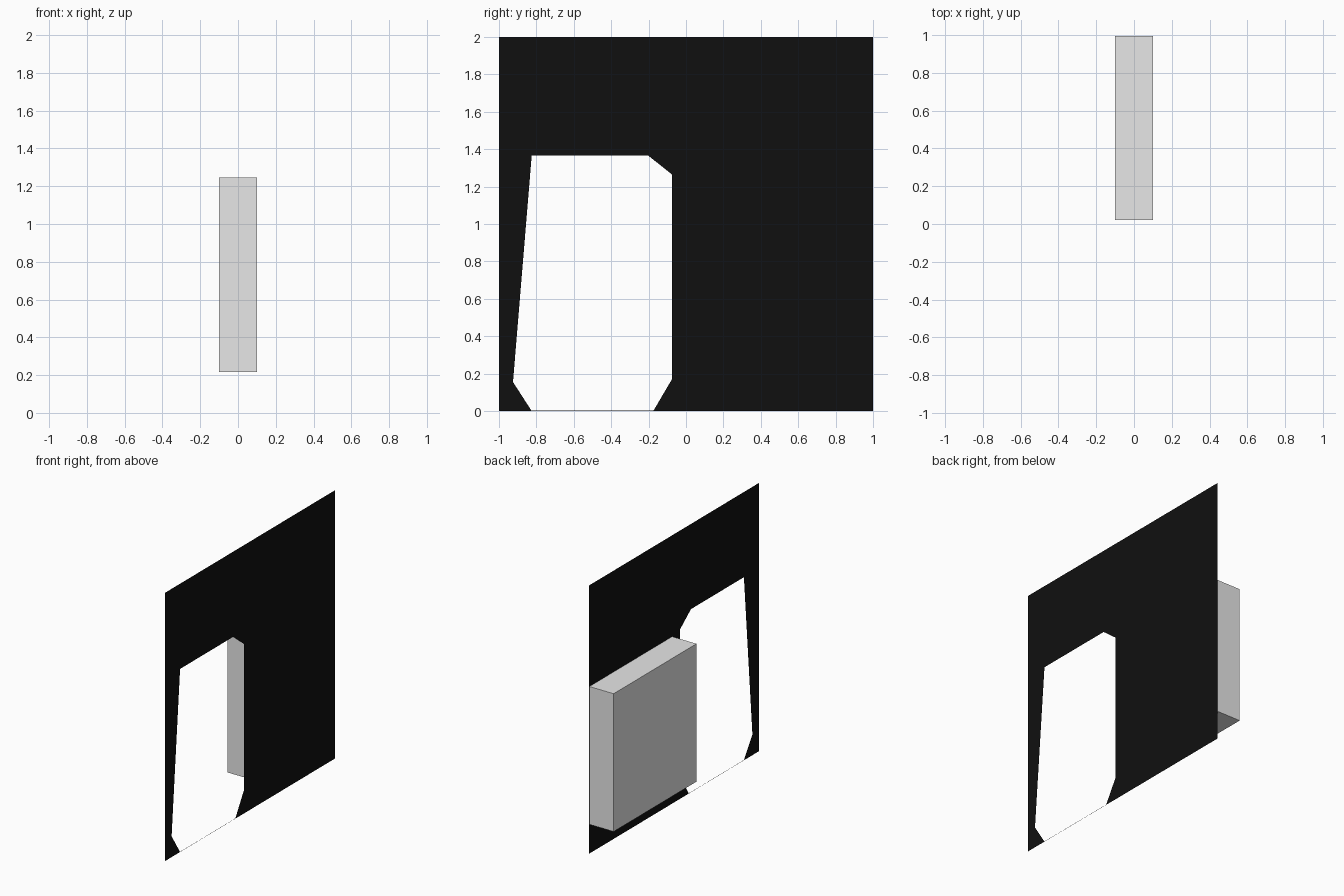
import bpy
import bmesh

cube = bpy.data.objects.get("Cube")
if cube:
    bpy.data.objects.remove(cube, do_unlink=True)


def material(name, rgb):
    mat = bpy.data.materials.new(name)
    mat.use_nodes = True
    color = (*rgb, 1)
    mat.diffuse_color = color
    mat.node_tree.nodes["Principled BSDF"].inputs["Base Color"].default_value = color
    return mat


def add_object(name, bm, mat):
    mesh = bpy.data.meshes.new(name)
    bm.to_mesh(mesh)
    bm.free()
    mesh.materials.append(mat)
    obj = bpy.data.objects.new(name, mesh)
    bpy.context.collection.objects.link(obj)
    return obj


black = material("black", (0.005, 0.005, 0.005))
grey = material("light grey", (0.8, 0.8, 0.8))
PANEL_X = 0.1

# Flat wall panel with a chamfered doorway cut up from its lower edge
mid, half, cut, top, low, sill = -0.5, 0.425, 0.1, 1.365, 0.155, 0.002
right_jamb = [(mid + half - cut, 0), (mid + half, low),
              (mid + half, top - cut), (mid + half - cut, top)]
left_jamb = [(2 * mid - y, z) for y, z in reversed(right_jamb)]
outer = [(-1, 0), (-1, 2), (1, 2), (1, 0)]
outline = outer + right_jamb + left_jamb

bm = bmesh.new()
wall = bm.faces.new([bm.verts.new((PANEL_X, y, z)) for y, z in reversed(outline)])
# Hairline sill across the foot of the doorway
y0, y1 = mid - half + cut, mid + half - cut
bm.faces.new([bm.verts.new((PANEL_X, y, z))
              for y, z in ((y0, 0), (y1, 0), (y1, sill), (y0, sill))])
bmesh.ops.triangulate(bm, faces=[wall], ngon_method='EAR_CLIP')
add_object("wall_panel", bm, black)

# Box mounted on the back of the panel, open where it meets the panel
low_corner, high_corner = (-0.1, 0.02, 0.217), (PANEL_X, 0.995, 1.245)
bm = bmesh.new()
bmesh.ops.create_cube(bm, size=1)
for v in bm.verts:
    v.co = [a + (c + 0.5) * (b - a) for a, b, c in zip(low_corner, high_corner, v.co)]
bm.normal_update()
hidden = [f for f in bm.faces if f.normal.x > 0.9]
bmesh.ops.delete(bm, geom=hidden, context='FACES_ONLY')
add_object("mounted_box", bm, grey)
